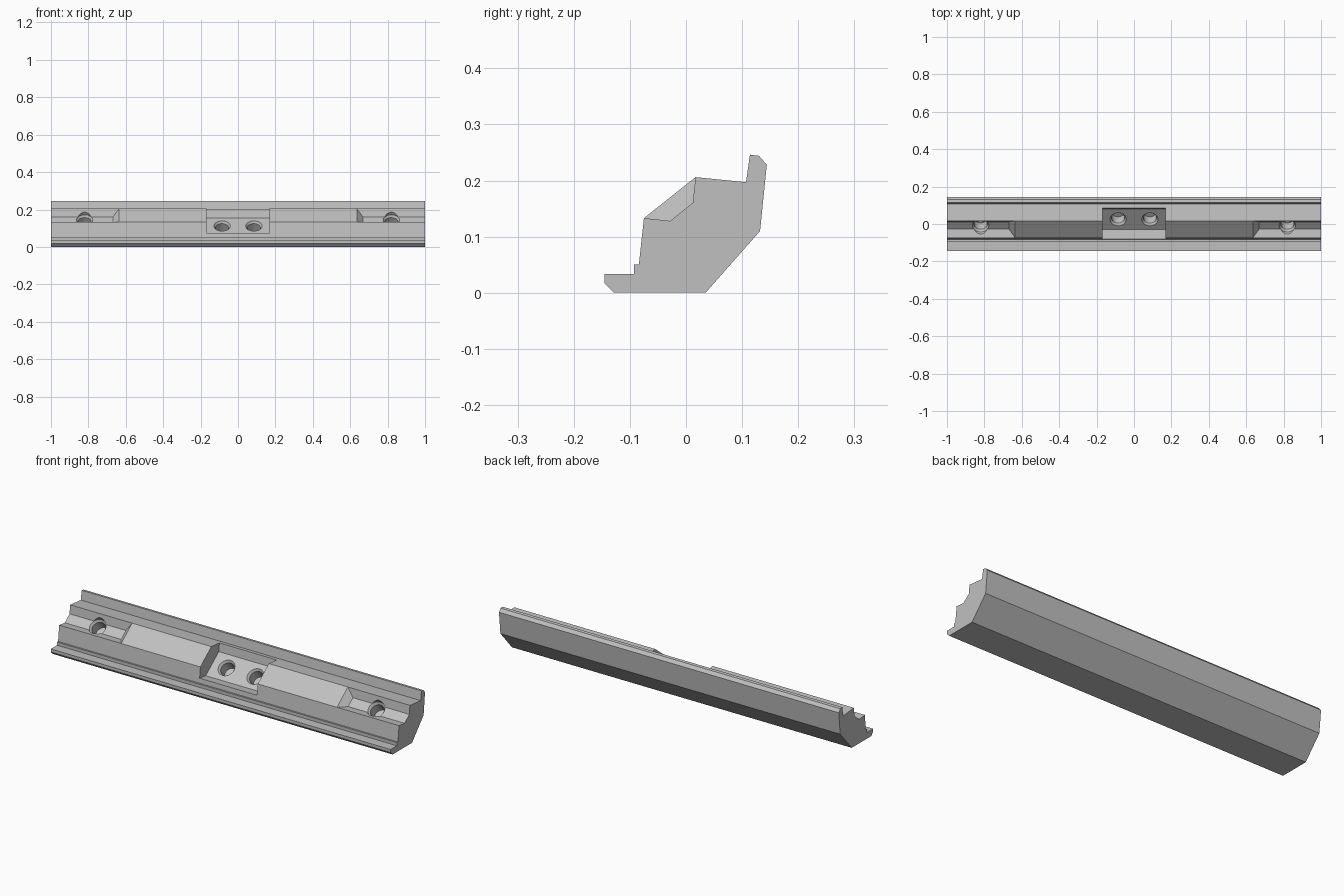
import bpy, bmesh
from math import atan2
from mathutils import Vector, Matrix

cube = bpy.data.objects.get("Cube")
if cube:
    bpy.data.objects.remove(cube, do_unlink=True)

steel = bpy.data.materials.new("light grey")
steel.use_nodes = True
GREY = (0.53, 0.53, 0.53, 1)
steel.diffuse_color = GREY
steel.node_tree.nodes["Principled BSDF"].inputs["Base Color"].default_value = GREY


def finish(bm, name):
    bmesh.ops.recalc_face_normals(bm, faces=bm.faces)
    mesh = bpy.data.meshes.new(name)
    bm.to_mesh(mesh)
    bm.free()
    obj = bpy.data.objects.new(name, mesh)
    bpy.context.collection.objects.link(obj)
    return obj


def loft(name, sections):
    """Skin closed rings of points and cap both ends."""
    bm = bmesh.new()
    rings = [[bm.verts.new(p) for p in ring] for ring in sections]
    n = len(rings[0])
    for a, b in zip(rings, rings[1:]):
        for i in range(n):
            j = (i + 1) % n
            bm.faces.new((a[i], a[j], b[j], b[i]))
    bm.faces.new(rings[0])
    bm.faces.new(rings[-1])
    return finish(bm, name)


def prism(name, profile, x0, x1):
    return loft(name, [[(x, y, z) for y, z in profile] for x in (x0, x1)])


def cut(target, cutter):
    cutter.hide_render = True
    mod = target.modifiers.new("cut", 'BOOLEAN')
    mod.object = cutter
    mod.solver = 'EXACT'
    bpy.context.view_layer.objects.active = target
    bpy.ops.object.modifier_apply(modifier=mod.name)
    bpy.data.objects.remove(cutter, do_unlink=True)


# Extruded bar: front foot, sloped front, flat top and rear lip
LOW, HIGH = (-0.075, 0.133), (0.017, 0.206)
bar = prism("clamp_bar", [
    (-0.145, 0.033), (-0.145, 0.017), (-0.128, 0), (0.035, 0),
    (0.132, 0.11), (0.144, 0.228), (0.130, 0.244), (0.114, 0.246),
    (0.107, 0.197), HIGH, LOW, (-0.084, 0.05), (-0.093, 0.05),
    (-0.093, 0.033)], -1, 1)
bar.data.materials.append(steel)

# Directions along the slope and out of it
along = Vector((0, HIGH[0] - LOW[0], HIGH[1] - LOW[1])).normalized()
out = Vector((0, -along.z, along.y))

# Centre pocket with a sloped floor
prism_pocket = prism("pocket_cutter", [
    (-0.081, 0.075), (-0.03, 0.069), (0.080, 0.155), (0.085, 0.199),
    (0.09, 0.243), (-0.1, 0.25), (-0.132, 0.081)], -0.169, 0.169)
cut(bar, prism_pocket)

# End notches, their inner walls ramped at 45 degrees
notch = [LOW, (-0.028, 0.128), (0.012, 0.160), HIGH,
         (0.022, 0.252), (-0.122, 0.138)]
for side in (-1, 1):
    ramp = []
    for y, z in notch:
        depth = -out.dot(Vector((0, y - LOW[0], z - LOW[1])))
        ramp.append((side * (0.635 + depth), y, z))
    outer = [(side * 1.1, y, z) for y, z in notch]
    cut(bar, loft("notch_cutter", [ramp, outer]))


# Blind screw holes with a chamfered rim, square to the slope
def hole(x, y, z):
    turn = Matrix.Rotation(atan2(along.z, along.y), 4, 'X')
    bm = bmesh.new()
    steps = [(0.035, -0.065), (0.035, -0.012), (0.044, 0), (0.044, 0.12)]
    for r, h in steps:
        bmesh.ops.create_circle(bm, segments=32, radius=r,
                                matrix=Matrix.Translation((x, y, z)) @ turn
                                @ Matrix.Translation((0, 0, h)))
    rings = [[v.co.copy() for v in list(bm.verts)[i * 32:i * 32 + 32]]
             for i in range(len(steps))]
    bm.free()
    cut(bar, loft("hole_cutter", rings))


for side in (-1, 1):
    hole(side * 0.085, 0.025, 0.112)
    hole(side * 0.82, -0.008, 0.144)

# Smooth the holes, keep the bar edges sharp
bpy.ops.object.select_all(action='DESELECT')
bar.select_set(True)
bpy.context.view_layer.objects.active = bar
bpy.ops.object.shade_smooth_by_angle(angle=0.4)
